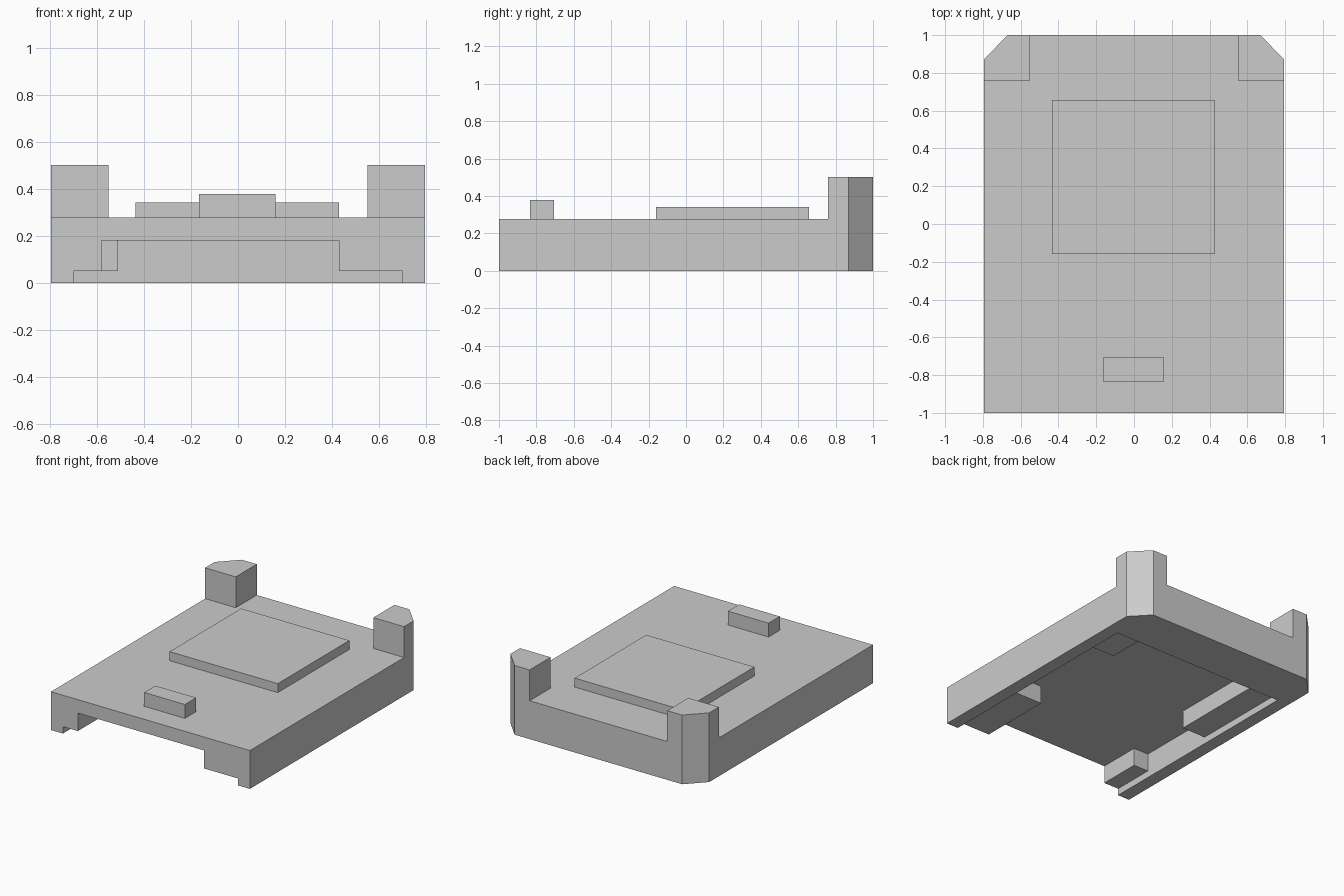
import bpy, bmesh

cube = bpy.data.objects.get("Cube")
if cube:
    bpy.data.objects.remove(cube, do_unlink=True)

GREY = (0.6, 0.6, 0.6, 1.0)
grey = bpy.data.materials.new("plain grey")
grey.use_nodes = True
grey.diffuse_color = GREY
grey.node_tree.nodes["Principled BSDF"].inputs["Base Color"].default_value = GREY


def prism(name, outline, z0, z1):
    """Extrude a counter-clockwise plan outline from z0 up to z1."""
    bm = bmesh.new()
    base = bm.faces.new([bm.verts.new((x, y, z0)) for x, y in outline])
    top = bmesh.ops.extrude_face_region(bm, geom=[base])["geom"]
    verts = [v for v in top if isinstance(v, bmesh.types.BMVert)]
    bmesh.ops.translate(bm, vec=(0, 0, z1 - z0), verts=verts)
    bmesh.ops.recalc_face_normals(bm, faces=bm.faces)
    mesh = bpy.data.meshes.new(name)
    bm.to_mesh(mesh)
    bm.free()
    mesh.materials.append(grey)
    obj = bpy.data.objects.new(name, mesh)
    bpy.context.collection.objects.link(obj)
    return obj


def rect(x0, x1, y0, y1):
    return [(x0, y0), (x1, y0), (x1, y1), (x0, y1)]


def cut(target, cutter):
    """Subtract the cutter, then remove it."""
    cutter.hide_render = True
    mod = target.modifiers.new("cut", "BOOLEAN")
    mod.operation = "DIFFERENCE"
    mod.solver = "EXACT"
    mod.object = cutter
    bpy.context.view_layer.objects.active = target
    bpy.ops.object.modifier_apply(modifier=mod.name)
    bpy.data.objects.remove(cutter, do_unlink=True)


HALF_W, DECK, POST, LEDGE, CEILING = 0.795, 0.277, 0.5, 0.05, 0.18
WALL, BACK = 0.7, 0.66

# Full-height block with bevelled back corners
half = [(HALF_W, -1), (HALF_W, 0.87), (0.67, 1)]
body = prism("base_with_corner_posts",
             half + [(-x, y) for x, y in reversed(half)], 0, POST)

# Lower the deck, leaving the two back corner posts
half = [(1, -1.2), (1, 0.76), (0.55, 0.76), (0.55, 1.2)]
cut(body, prism("deck_cutter",
                half + [(-x, y) for x, y in reversed(half)], DECK, 0.7))

# Shallow recess underneath, open at the front
cut(body, prism("recess_cutter", rect(-WALL, WALL, -1.2, BACK), -0.2, LEDGE))

# Deeper recess that leaves four raised pads along the side walls
pads_outline = [
    (-0.58, -1.2), (0.43, -1.2), (0.43, -0.455), (WALL, -0.455),
    (WALL, 0.34), (0.465, 0.34), (0.465, BACK), (-0.51, BACK),
    (-0.51, -0.1), (-WALL, -0.1), (-WALL, -0.69), (-0.58, -0.69)]
cut(body, prism("pad_cutter", pads_outline, -0.2, CEILING))

# Raised parts on the deck
prism("top_panel", rect(-0.435, 0.43, -0.16, 0.657), DECK, 0.342)
prism("front_tab", rect(-0.165, 0.16, -0.835, -0.707), DECK, 0.377)
